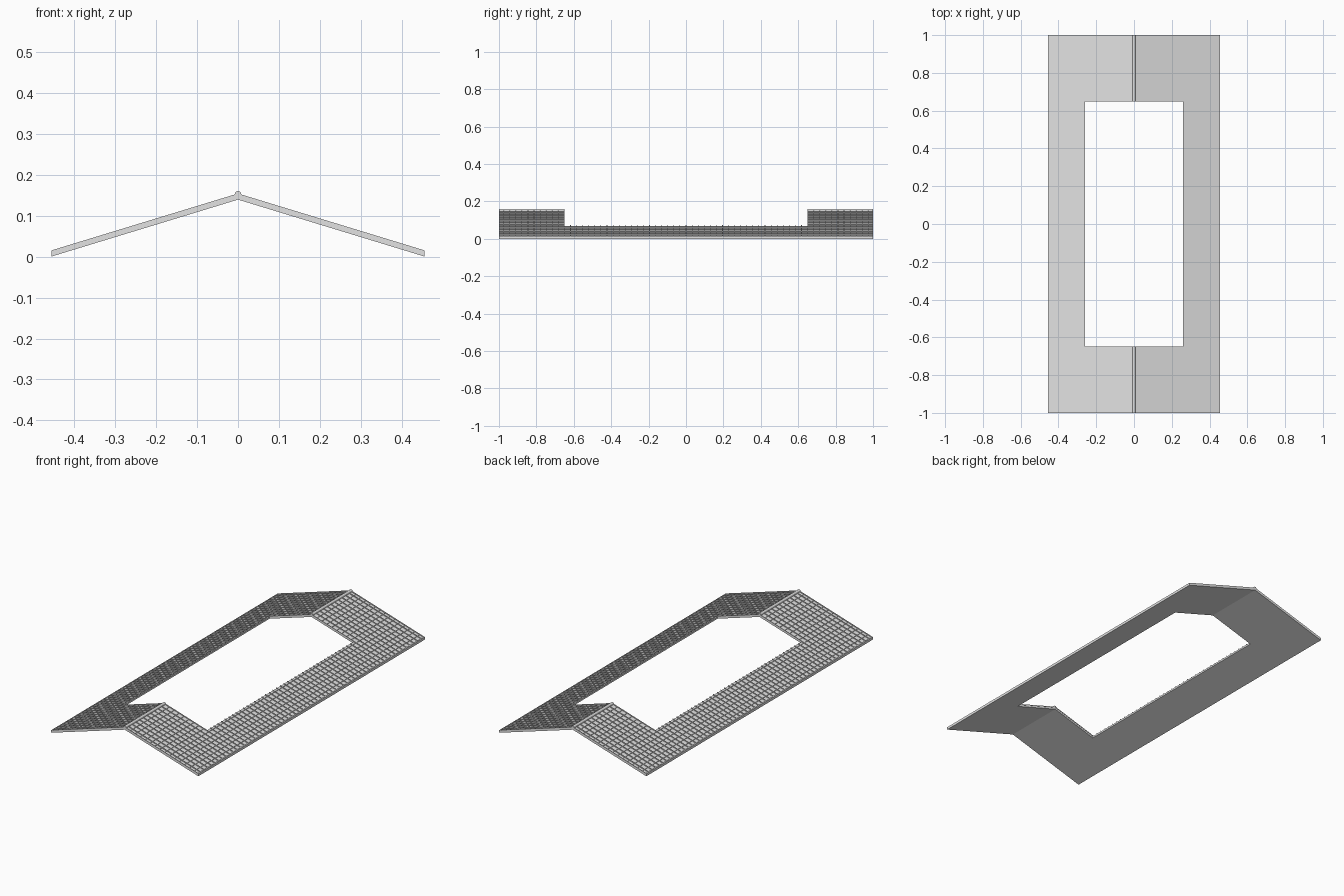
import bpy, bmesh, math

cube = bpy.data.objects.get("Cube")
if cube:
    bpy.data.objects.remove(cube)

HALF_W, HALF_L = 0.455, 1.0     # roof half width and half length
HOLE_W, HOLE_L = 0.26, 0.65     # courtyard opening
RIDGE_Z, SLOPE = 0.139, 0.305   # underside of the ridge, fall per unit of x
DECK = 0.010
R = 0.0016                      # half width of a rib

tile_grey = bpy.data.materials.new("light grey tile")
colour = (0.76, 0.76, 0.76, 1)
tile_grey.use_nodes = True
tile_grey.diffuse_color = colour
tile_grey.node_tree.nodes["Principled BSDF"].inputs["Base Color"].default_value = colour


def on_slope(x, y, h):
    return (x, y, RIDGE_Z - SLOPE * x + h)


def add_prism(bm, outline, low, high):
    """Extrude a plan outline between two heights above the roof underside."""
    bottom = [bm.verts.new(on_slope(x, y, low)) for x, y in outline]
    top = [bm.verts.new(on_slope(x, y, high)) for x, y in outline]
    bm.faces.new(bottom[::-1])
    bm.faces.new(top)
    n = len(outline)
    for i in range(n):
        j = (i + 1) % n
        bm.faces.new((bottom[i], bottom[j], top[j], top[i]))


def add_bar(bm, x0, x1, y0, y1, height):
    add_prism(bm, [(x0, y0), (x1, y0), (x1, y1), (x0, y1)], DECK, DECK + height)


def finish(bm, name):
    bmesh.ops.recalc_face_normals(bm, faces=bm.faces)
    mesh = bpy.data.meshes.new(name)
    bm.to_mesh(mesh)
    bm.free()
    mesh.materials.append(tile_grey)
    obj = bpy.data.objects.new(name, mesh)
    bpy.context.collection.objects.link(obj)
    mirror = obj.modifiers.new("Mirror", 'MIRROR')
    mirror.use_clip = True


# Roof deck: one slope with the opening notched out, mirrored at the ridge
bm = bmesh.new()
add_prism(bm, [(0, -HALF_L), (HALF_W, -HALF_L), (HALF_W, HALF_L), (0, HALF_L),
               (0, HOLE_L), (HOLE_W, HOLE_L), (HOLE_W, -HOLE_L), (0, -HOLE_L)], 0, DECK)
bmesh.ops.delete(bm, geom=[f for f in bm.faces if all(abs(v.co.x) < 1e-6 for v in f.verts)],
                 context='FACES_ONLY')
finish(bm, "roof_deck")

# Ribs running down the slope
bm = bmesh.new()
positions = [i * HOLE_L / 20 for i in range(-30, 31)] + [R - HALF_L, HALF_L - R]
for y in positions:
    inner = 0 if abs(y) > HOLE_L - 0.01 else HOLE_W
    add_bar(bm, inner, HALF_W, y - R, y + R, 0.005)
finish(bm, "slope_ribs")

# Ribs running along the length
bm = bmesh.new()
for i in range(1, 15):
    x = i * HALF_W / 15
    if x > HOLE_W:
        spans = [(-HALF_L, HALF_L)]
    else:
        spans = [(-HALF_L, -HOLE_L), (HOLE_L, HALF_L)]
    for y0, y1 in spans:
        add_bar(bm, x - R, x + R, y0, y1, 0.003)
finish(bm, "course_ribs")

# Raised trim along the eaves
bm = bmesh.new()
add_bar(bm, HALF_W - 0.006, HALF_W, -HALF_L, HALF_L, 0.0045)
finish(bm, "eave_trim")

# Ridge caps at both ends
for side, name in ((-1, "front_ridge_cap"), (1, "back_ridge_cap")):
    bpy.ops.mesh.primitive_cylinder_add(vertices=16, radius=0.008, depth=HALF_L - HOLE_L,
                                        location=(0, side * (HALF_L + HOLE_L) / 2, 0.152),
                                        rotation=(math.pi / 2, 0, 0))
    cap = bpy.context.object
    cap.name = name
    cap.data.materials.append(tile_grey)
    bpy.ops.object.shade_smooth_by_angle()
